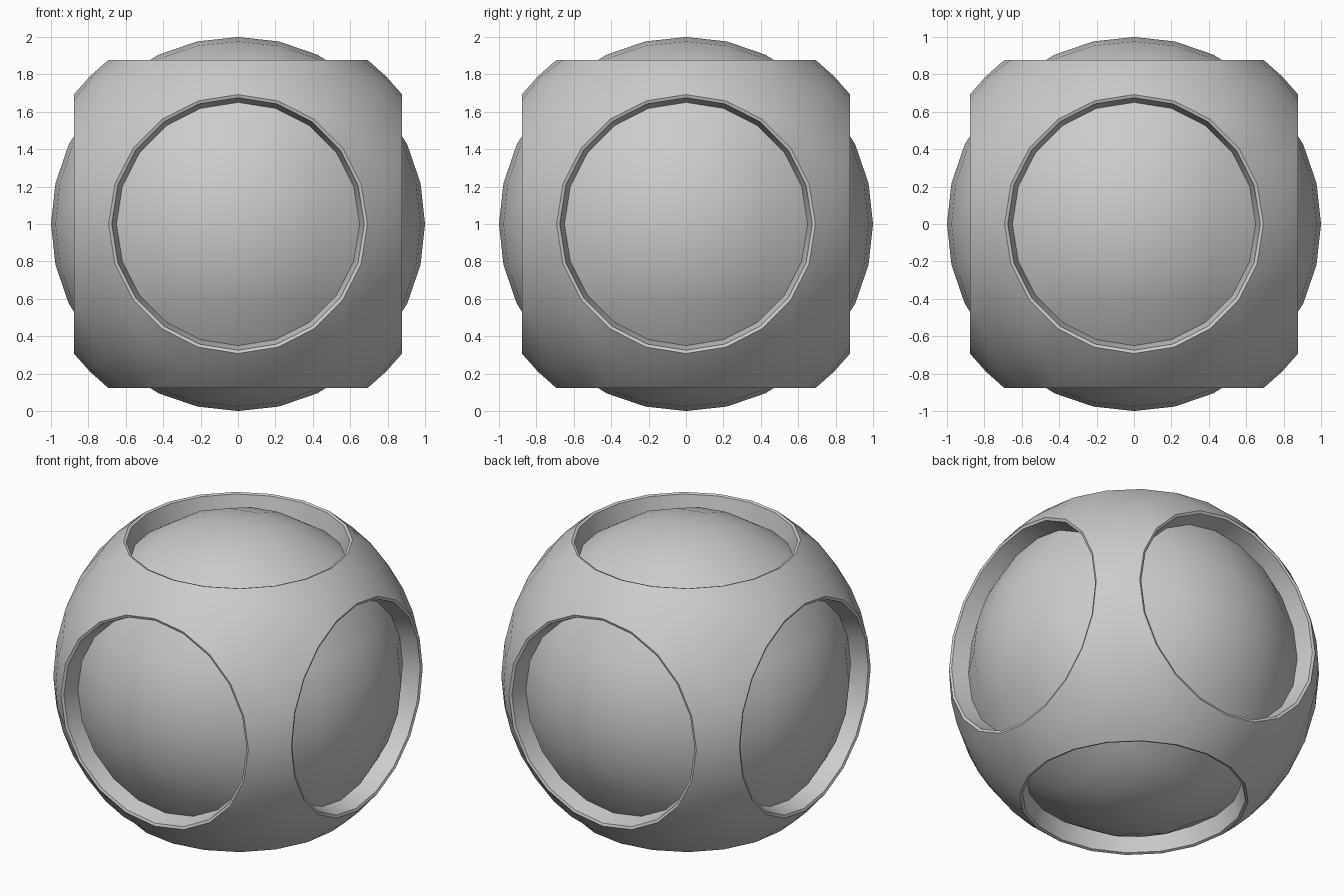
import bpy, bmesh
from math import radians, sin, cos, tan, atan2, pi
from mathutils import Vector
from itertools import product

if "Cube" in bpy.data.objects:
    bpy.data.objects.remove(bpy.data.objects["Cube"])

R_FRAME, R_CAP = 1.118, 1.0

# Gridded cube, 8 divisions per side (coordinates are multiples of 0.25)
bm = bmesh.new()
bmesh.ops.create_cube(bm, size=2)
bmesh.ops.subdivide_edges(bm, edges=bm.edges[:], cuts=7, use_grid_fill=True)
grid = bm.verts.layers.float_vector.new("grid")
for v in bm.verts:
    v.co = Vector([round(c * 4) / 4 for c in v.co])
    v[grid] = v.co
lookup = {tuple(v.co): v for v in bm.verts}


def place(axis, side, radius, height, angle):
    p = Vector((0, 0, 0))
    p[axis] = side * height
    p[(axis + 1) % 3] = radius * cos(angle)
    p[(axis + 2) % 3] = radius * sin(angle)
    return p


def locate(g):
    """Side of the cube a grid point lies on, and its two in-face coordinates."""
    axis = max(range(3), key=lambda i: abs(g[i]))
    return axis, (1 if g[axis] > 0 else -1), g[(axis + 1) % 3], g[(axis + 2) % 3]


def is_ring(g):
    _, _, u, v = locate(g)
    a, b = sorted((abs(u), abs(v)))
    return b == 0.75 and a < 0.75


def set_ring(verts, radius, height):
    for vert in verts:
        axis, side, u, v = locate(vert[grid])
        ang = atan2(tan(v * pi / 4), tan(u * pi / 4))
        ang = round(ang / radians(18)) * radians(18)
        vert.co = place(axis, side, radius, height, ang)


# Cut the corner quads so that each hole outline has 20 sides
for axis, side, su, sv in product(range(3), (-1, 1), (-1, 1), (-1, 1)):
    pair = []
    for u, v in ((0.75, 0.5), (0.5, 0.75)):
        p = [0, 0, 0]
        p[axis], p[(axis + 1) % 3], p[(axis + 2) % 3] = side, u * su, v * sv
        pair.append(lookup[tuple(map(float, p))])
    bmesh.ops.connect_verts(bm, verts=pair)


def in_cap(g):
    _, _, u, v = locate(g)
    return max(abs(u), abs(v)) <= 0.75 and min(abs(u), abs(v)) < 0.75


caps = [f for f in bm.faces if all(in_cap(v[grid]) for v in f.verts)]

# Round everything onto the outer frame sphere
for v in bm.verts:
    v.co = Vector([tan(c * pi / 4) for c in v[grid]]).normalized() * R_FRAME
set_ring([v for v in bm.verts if is_ring(v[grid])], 0.692, 0.878)

# Step the six caps inward: rounded lip, then groove wall
for radius, height in ((0.675, 0.872), (0.65, 0.76)):
    geom = bmesh.ops.extrude_face_region(bm, geom=caps)["geom"]
    bmesh.ops.delete(bm, geom=[f for f in caps if f.is_valid], context='FACES')
    caps = [f for f in geom if isinstance(f, bmesh.types.BMFace)]
    cap_verts = {v for f in caps for v in f.verts}
    set_ring([v for v in cap_verts if is_ring(v[grid])], radius, height)

# Cap domes lie on the inner sphere
for vert in cap_verts:
    if not is_ring(vert[grid]):
        axis, side, u, v = locate(vert[grid])
        tu, tv = tan(u * pi / 4), tan(v * pi / 4)
        polar = atan2((tu * tu + tv * tv) ** 0.5, 1) * 1.12
        vert.co = place(axis, side, R_CAP * sin(polar), R_CAP * cos(polar), atan2(tv, tu))

bmesh.ops.delete(bm, geom=[v for v in bm.verts if not v.link_faces], context='VERTS')
bmesh.ops.recalc_face_normals(bm, faces=bm.faces[:])
mesh = bpy.data.meshes.new("grooved_ball")
bm.to_mesh(mesh)
bm.free()
mesh.attributes.remove(mesh.attributes["grid"])

ball = bpy.data.objects.new("grooved_ball", mesh)
bpy.context.collection.objects.link(ball)
ball.location.z = 1
bpy.context.view_layer.objects.active = ball
ball.select_set(True)
bpy.ops.object.shade_smooth_by_angle(angle=radians(32))
